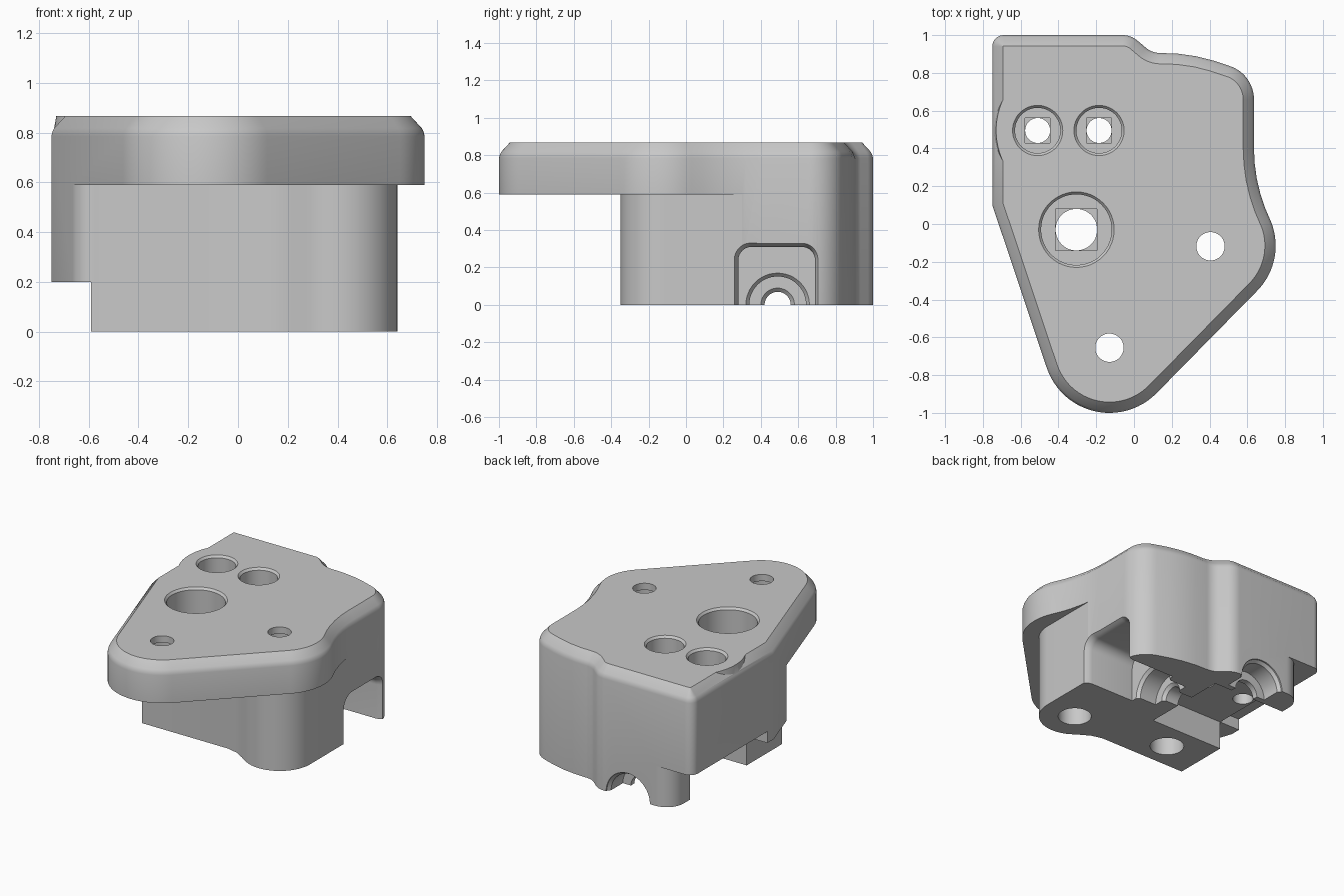
import bpy, bmesh, math
from mathutils import Vector, Matrix

cube = bpy.data.objects.get("Cube")
if cube:
    bpy.data.objects.remove(cube)

grey = bpy.data.materials.new("plain grey")
grey.use_nodes = True
grey.diffuse_color = (0.58, 0.58, 0.58, 1)
grey.node_tree.nodes["Principled BSDF"].inputs["Base Color"].default_value = (0.58, 0.58, 0.58, 1)


def arc(cx, cy, r, a0, a1, n=10):
    angles = [math.radians(a0 + (a1 - a0) * i / n) for i in range(n + 1)]
    return [(cx + r * math.cos(a), cy + r * math.sin(a)) for a in angles]


def circle(x, y, r):
    return arc(x, y, r, 0, 352.5, 47)


def inset(points, d):
    """Move a counter-clockwise outline inwards by d."""
    result = []
    for i, p in enumerate(points):
        p, a, b = Vector(p), Vector(points[i - 1]), Vector(points[(i + 1) % len(points)])
        e, f = (p - a).normalized(), (b - p).normalized()
        n, m = Vector((-e.y, e.x)), Vector((-f.y, f.x))
        result.append(p + (n + m) * d / (1 + n.dot(m)))
    return result


def loft(name, outline, levels):
    """Stack outlines; levels are (height, inset)."""
    bm = bmesh.new()
    rings = [[bm.verts.new((p[0], p[1], z)) for p in inset(outline, d)] for z, d in levels]
    k = len(outline)
    bm.faces.new(rings[0][::-1])
    bm.faces.new(rings[-1])
    for low, high in zip(rings, rings[1:]):
        for i in range(k):
            j = (i + 1) % k
            bm.faces.new((low[i], low[j], high[j], high[i]))
    bmesh.ops.recalc_face_normals(bm, faces=bm.faces)
    mesh = bpy.data.meshes.new(name)
    bm.to_mesh(mesh)
    bm.free()
    obj = bpy.data.objects.new(name, mesh)
    bpy.context.collection.objects.link(obj)
    mesh.materials.append(grey)
    return obj


def prism(name, outline, z0, z1):
    return loft(name, outline, [(z0, 0), (z1, 0)])


def box(name, x0, x1, y0, y1, z0, z1):
    return prism(name, [(x0, y0), (x1, y0), (x1, y1), (x0, y1)], z0, z1)


def combine(tool, operation="DIFFERENCE"):
    mod = body.modifiers.new("cut", "BOOLEAN")
    mod.operation, mod.solver, mod.object = operation, "EXACT", tool
    bpy.ops.object.modifier_apply(modifier=mod.name)
    bpy.data.objects.remove(tool)


def bore(x, y, r, z0, z1):
    combine(prism("bore", circle(x, y, r), z0, z1))


# Turns that lay an upright solid along x or along y
ALONG_X = Matrix(((0, 0, 1, 0), (1, 0, 0, 0), (0, 1, 0, 0), (0, 0, 0, 1)))
ALONG_Y = Matrix(((0, 1, 0, 0), (0, 0, 1, 0), (1, 0, 0, 0), (0, 0, 0, 1)))


def side_cut(turn, outline, levels):
    tool = loft("side_cut", outline, levels)
    tool.data.transform(turn)
    combine(tool)


# Full block with a softened top edge
outline = (arc(-0.13, -0.65, 0.35, 198.4, 315, 24)
           + arc(0.41, -0.115, 0.34, -45, 25, 16)
           + [(0.692, 0.09), (0.669, 0.16), (0.65, 0.24), (0.639, 0.32), (0.635, 0.4)]
           + arc(0.45, 0.66, 0.185, 0, 72, 12)
           + [(0.42, 0.865), (0.33, 0.888), (0.23, 0.902)]
           + arc(0.14, 1.025, 0.12, 270, 230, 8)
           + arc(-0.06, 0.88, 0.12, 50, 90, 8)
           + arc(-0.69, 0.94, 0.06, 90, 180, 8)
           + [(-0.75, 0.1)])
body = loft("clamp_body", outline, [(0, 0), (0.785, 0), (0.802, 0.004), (0.818, 0.012), (0.867, 0.057)])
bpy.context.view_layer.objects.active = body
body.select_set(True)

# Shallow bulge of the top edge by the outer hole
combine(loft("edge_bulge", arc(-0.35, 0.495, 0.38, 150, 210, 16) + [(-0.4, 0.305), (-0.4, 0.685)],
             [(0.8, -0.012), (0.867, 0)]), "UNION")

# Space below the overhanging plate, leaving a rounded boss
combine(prism("plate_gap", [(-1, -1.2), (1, -1.2), (1, 0.3), (0.64, 0.3)]
              + arc(0.405, -0.115, 0.235, 0, -120, 24)
              + [(0.22, -0.275), (0.16, -0.24), (0.08, -0.22)]
              + arc(-0.578, -0.13, 0.09, 270, 198, 12) + [(-1, -0.158)], -0.1, 0.59))

# Stepped underside on the outer edge, with a rounded corner post
combine(box("edge_step", -1, -0.59, -1.1, 1.1, -0.1, 0.2))
combine(prism("corner_step", [(-1, 0.17), (-0.59, 0.17)]
              + arc(-0.46, 0.87, 0.13, 180, 90) + [(-0.46, 1.1), (-1, 1.1)], -0.1, 0.28))

# Rounded pocket in the side with a flared mouth
side_cut(ALONG_X, [(0.28, -0.1), (0.69, -0.1)]
         + arc(0.62, 0.24, 0.07, 0, 90) + arc(0.35, 0.24, 0.07, 90, 180),
         [(0.25, 0), (0.59, 0), (0.615, -0.007), (0.64, -0.022), (1, -0.022)])

# Channel across the underside
combine(box("channel", -0.8, -0.02, 0.17, 0.8, -0.1, 0.2))

# Stepped half-round bores meeting the channel
side_cut(ALONG_X, circle(0.49, 0, 0.17),
         [(-0.8, 0.1), (0.08, 0.1), (0.1, 0.08), (0.1, 0.018), (0.23, 0.018), (0.25, 0), (0.3, 0)])
side_cut(ALONG_Y, circle(0, -0.25, 0.17),
         [(0.6, 0.08), (0.84, 0.08), (0.84, 0.018), (0.97, 0.018), (0.99, 0), (1.1, 0)])

# Countersunk bores with square ledges
for x, y, wide, narrow, floor in ((-0.51, 0.495, 0.12, 0.066, 0.45),
                                  (-0.185, 0.495, 0.12, 0.066, 0.45),
                                  (-0.305, -0.03, 0.187, 0.11, 0.35)):
    combine(loft("countersink", circle(x, y, wide), [(floor, 0), (0.852, 0), (0.897, -0.039)]))
    combine(box("ledge", x - narrow, x + narrow, y - narrow, y + narrow, floor - 0.02, floor + 0.05))
    bore(x, y, narrow, -0.1, 1)

# Screw holes, wider below a thin top lip
for x, y in ((0.405, -0.118), (-0.13, -0.655)):
    bore(x, y, 0.075, -0.1, 1)
    bore(x, y, 0.108, -0.1, 0.82)

bpy.ops.object.shade_smooth_by_angle(angle=math.radians(25))
